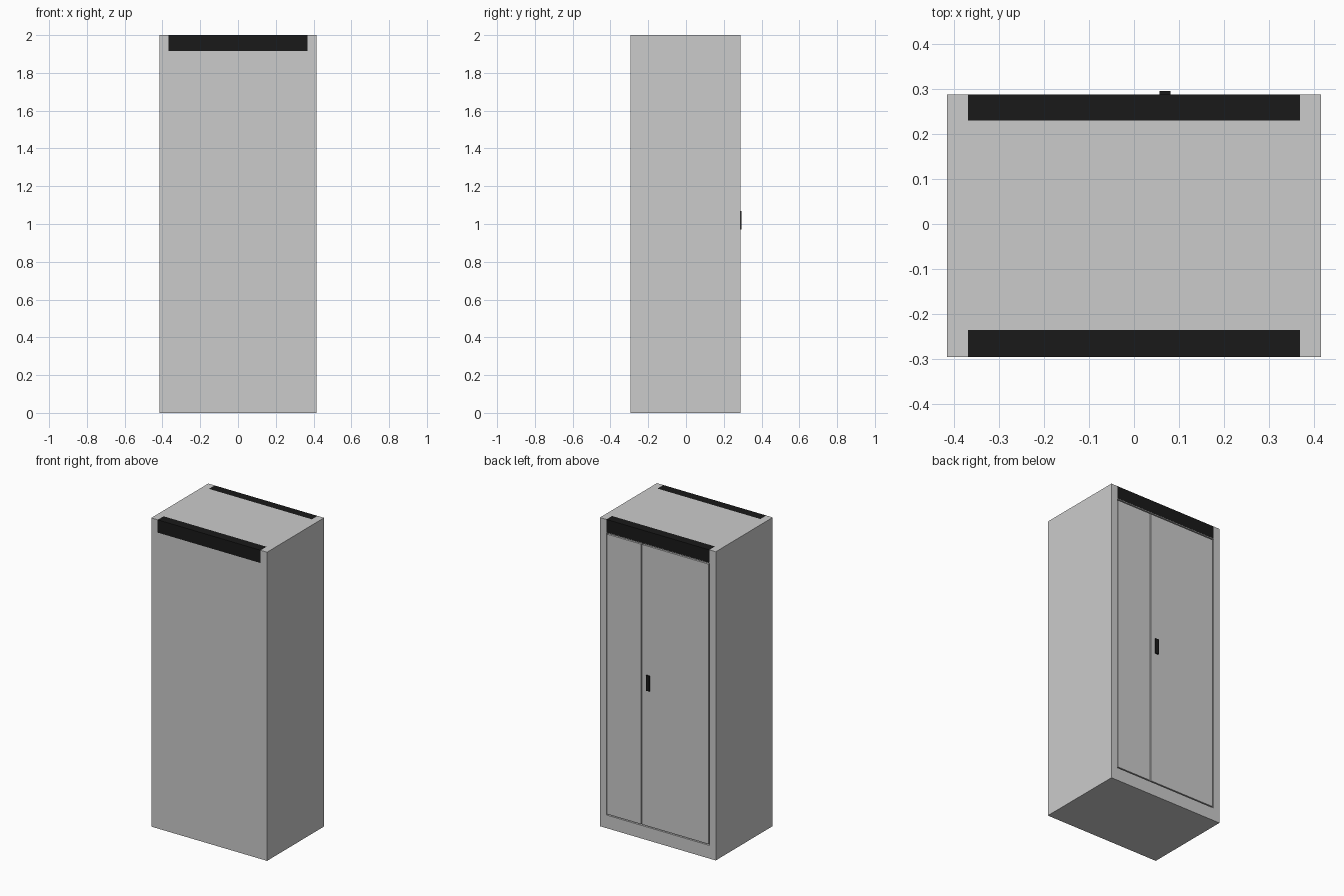
import bpy

if "Cube" in bpy.data.objects:
    bpy.data.objects.remove(bpy.data.objects["Cube"])

BLACK = bpy.data.materials.new("black_trim")
BLACK.diffuse_color = (0.01, 0.01, 0.01, 1)
BLACK.use_nodes = True
BLACK.node_tree.nodes["Principled BSDF"].inputs["Base Color"].default_value = BLACK.diffuse_color

X, YB, YF, H = 0.415, -0.295, 0.288, 2.0     # cabinet half width, back, door face, height
OX, OZ0, OZ1 = 0.37, 0.085, 1.913            # door opening
FLOOR = -0.293                               # depth the door gaps reach
GAP = 0.007
SPLIT = 0.116                                # gap between the two doors


def box(name, x0, x1, y0, y1, z0, z1, mat=None):
    bpy.ops.mesh.primitive_cube_add(size=1, location=((x0 + x1) / 2, (y0 + y1) / 2, (z0 + z1) / 2))
    ob = bpy.context.object
    ob.name = name
    ob.scale = (x1 - x0, y1 - y0, z1 - z0)
    bpy.ops.object.transform_apply(location=False, rotation=False, scale=True)
    if mat:
        ob.data.materials.append(mat)
    return ob


def cut(target, cutter):
    mod = target.modifiers.new("cut", 'BOOLEAN')
    mod.operation = 'DIFFERENCE'
    mod.solver = 'EXACT'
    mod.object = cutter
    bpy.context.view_layer.objects.active = target
    bpy.ops.object.modifier_apply(modifier=mod.name)
    bpy.data.objects.remove(cutter)


# Cabinet body with the door opening
body = box("cabinet_body", -X, X, YB, YF, 0, H)
cut(body, box("opening_cutter", -OX, OX, FLOOR, YF + 0.1, OZ0, OZ1))

# Flush black strips let into the top edges, front and back
for name, outer, inner in (("back", YB, -0.235), ("door_side", YF, 0.23)):
    over = outer + (0.1 if outer > 0 else -0.1)
    cut(body, box("strip_cutter", -0.369, 0.369, min(over, inner), max(over, inner), 1.917, H + 0.1))
    box(name + "_top_strip", -0.369, 0.369, min(outer, inner), max(outer, inner), 1.917, H, BLACK)

# Two unequal doors, flush with the frame and separated by narrow gaps
for name, x0, x1 in (("wide_door", -OX + GAP, SPLIT - GAP / 2),
                     ("narrow_door", SPLIT + GAP / 2, OX - GAP)):
    box(name, x0, x1, FLOOR, YF, OZ0 + GAP, OZ1 - GAP)

# Door handle
box("door_handle", 0.057, 0.081, YF, 0.295, 0.97, 1.07, BLACK)
